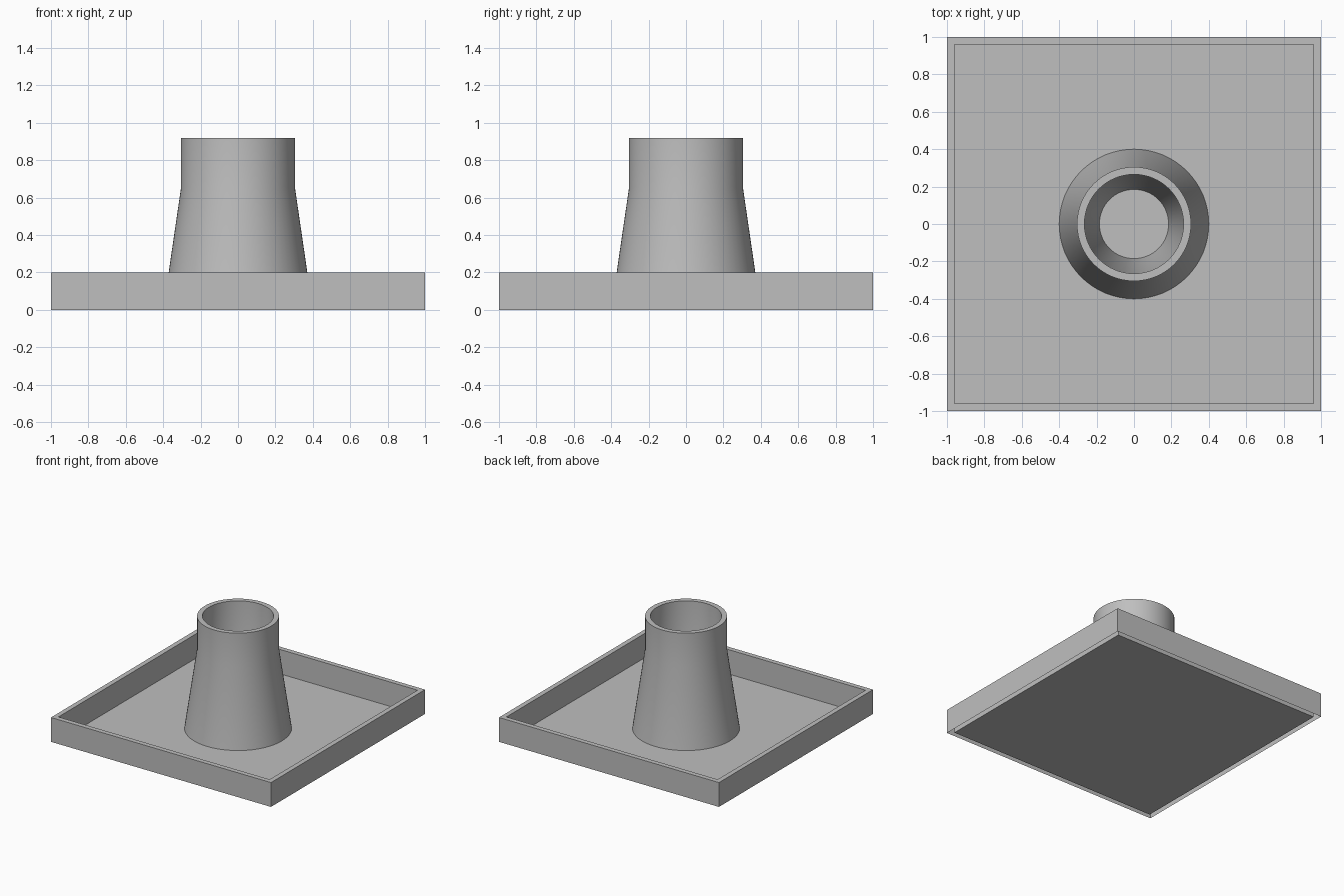
import bpy
import bmesh
import math

default = bpy.data.objects.get("Cube")
if default:
    bpy.data.objects.remove(default, do_unlink=True)

# Single grey material
grey = bpy.data.materials.new("plain grey")
grey.use_nodes = True
color = (0.52, 0.52, 0.52, 1)
grey.diffuse_color = color
grey.node_tree.nodes["Principled BSDF"].inputs["Base Color"].default_value = color


def lathe(name, profile, sides, spin=0.0):
    """Revolve (radius, z) points around z, leaving the ends open."""
    bm = bmesh.new()
    rings = []
    for r, z in profile:
        angles = [spin + math.tau * i / sides for i in range(sides)]
        rings.append([bm.verts.new((r * math.cos(a), r * math.sin(a), z)) for a in angles])
    for low, high in zip(rings, rings[1:]):
        for i in range(sides):
            j = (i + 1) % sides
            bm.faces.new((low[i], low[j], high[j], high[i]))
    return bm, rings


def finish(name, bm):
    mesh = bpy.data.meshes.new(name)
    bm.to_mesh(mesh)
    bm.free()
    mesh.materials.append(grey)
    obj = bpy.data.objects.new(name, mesh)
    bpy.context.collection.objects.link(obj)
    return obj


# Tray: outer skirt, flat rim, inner wall and thin floor, open beneath the rim
HALF, WALL, HEIGHT = 1.0, 0.04, 0.2
outer, inner = HALF * math.sqrt(2), (HALF - WALL) * math.sqrt(2)
bm, rings = lathe("tray", [(outer, 0), (outer, HEIGHT), (inner, HEIGHT), (inner, 0)],
                  4, math.pi / 4)
bm.faces.new(rings[-1])
finish("tray", bm)

# Spout: flared outside, straight collar, funnel-shaped bore
bm, rings = lathe("spout", [(0.4, 0), (0.305, 0.65), (0.305, 0.92),
                            (0.265, 0.92), (0.265, 0.65), (0.185, 0)], 64)
spout = finish("spout", bm)
bpy.ops.object.select_all(action="DESELECT")
spout.select_set(True)
bpy.context.view_layer.objects.active = spout
bpy.ops.object.shade_smooth_by_angle(angle=math.radians(30))
